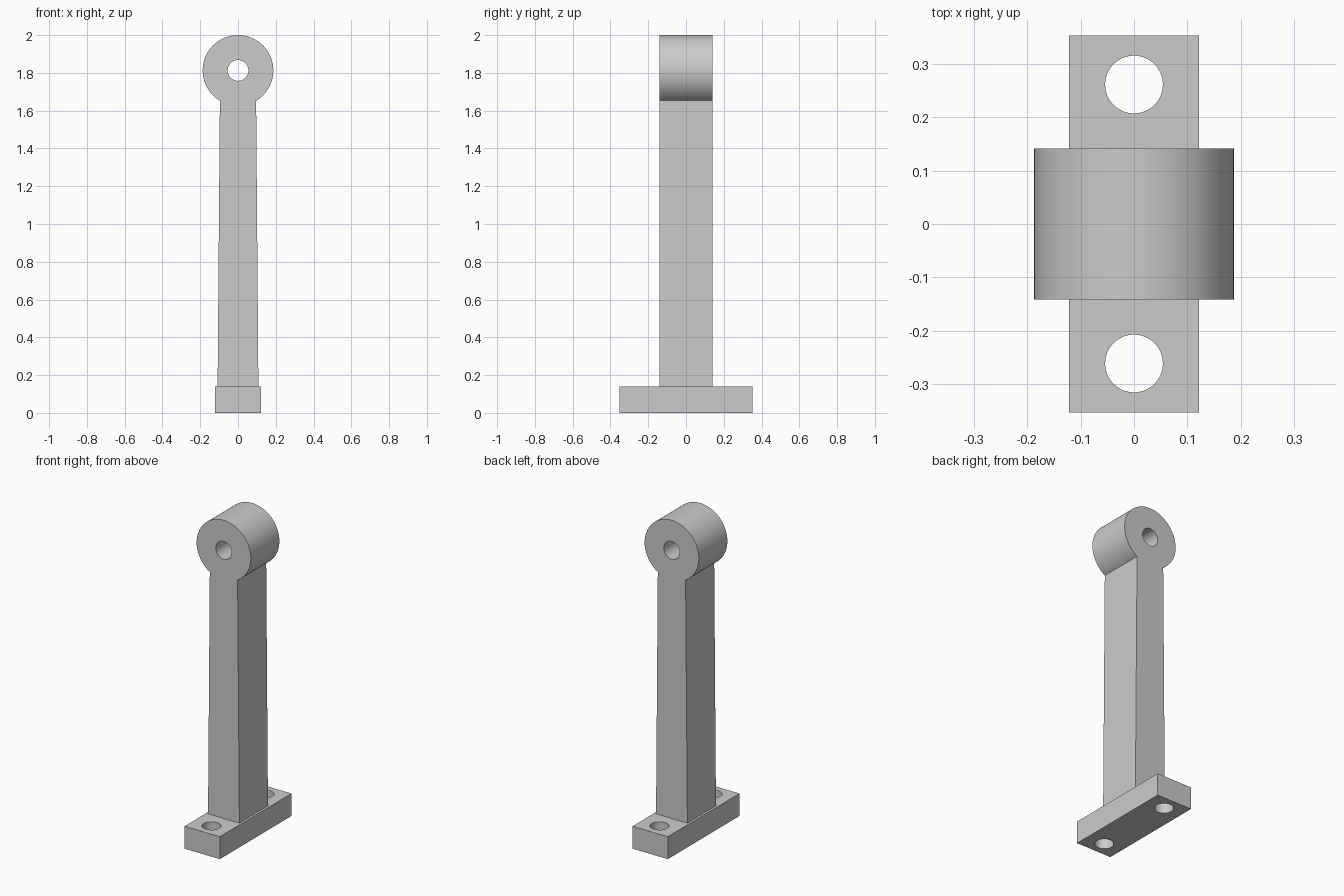
import bpy
import bmesh
from math import asin, cos, sin, pi

cube = bpy.data.objects.get("Cube")
if cube:
    bpy.data.objects.remove(cube, do_unlink=True)

# Single grey material
grey = bpy.data.materials.new("plain_grey")
grey.use_nodes = True
colour = (0.6, 0.6, 0.6, 1)
grey.diffuse_color = colour
grey.node_tree.nodes["Principled BSDF"].inputs["Base Color"].default_value = colour


def arc(cx, cy, r, start, end, steps):
    return [(cx + r * cos(start + (end - start) * i / steps),
             cy + r * sin(start + (end - start) * i / steps)) for i in range(steps + 1)]


def circle(cx, cy, r, steps=64):
    return arc(cx, cy, r, 0, 2 * pi, steps)[:-1]


def plate(name, loops, half_depth, location=(0, 0, 0), rotation=(0, 0, 0)):
    """Extrude an outline, with further loops as holes, into a solid mesh."""
    curve = bpy.data.curves.new(name, 'CURVE')
    curve.dimensions = '2D'
    curve.fill_mode = 'BOTH'
    curve.extrude = half_depth
    for loop in loops:
        spline = curve.splines.new('POLY')
        spline.points.add(len(loop) - 1)
        for point, (x, y) in zip(spline.points, loop):
            point.co = (x, y, 0, 1)
        spline.use_cyclic_u = True
    obj = bpy.data.objects.new(name, curve)
    obj.location, obj.rotation_euler = location, rotation
    bpy.context.collection.objects.link(obj)
    bpy.ops.object.select_all(action='DESELECT')
    obj.select_set(True)
    bpy.context.view_layer.objects.active = obj
    bpy.ops.object.convert(target='MESH')
    obj = bpy.context.view_layer.objects.active
    bm = bmesh.new()
    bm.from_mesh(obj.data)
    bmesh.ops.remove_doubles(bm, verts=bm.verts, dist=0.0001)
    bmesh.ops.recalc_face_normals(bm, faces=bm.faces)
    bm.to_mesh(obj.data)
    bm.free()
    obj.data.materials.clear()
    obj.data.materials.append(grey)
    bpy.ops.object.shade_smooth_by_angle(angle=pi / 6)
    return obj


# Foot with two bolt holes
foot_x, foot_y, foot_h = 0.122, 0.353, 0.14
foot_outline = [(-foot_x, -foot_y), (foot_x, -foot_y), (foot_x, foot_y), (-foot_x, foot_y)]
bolt_holes = [circle(0, side * 0.261, 0.054) for side in (-1, 1)]
plate("foot", [foot_outline] + bolt_holes, foot_h / 2, (0, 0, foot_h / 2))

# Tapered column flowing into the round eye with its pin hole
eye_z, eye_r, neck, column_base = 1.813, 0.187, 0.096, 0.108
gap = asin(neck / eye_r)
body_outline = [(-column_base, foot_h), (column_base, foot_h)]
body_outline += arc(0, eye_z, eye_r, gap - pi / 2, 1.5 * pi - gap, 96)
plate("column_with_eye", [body_outline, circle(0, eye_z, 0.055)], 0.141,
      rotation=(pi / 2, 0, 0))
